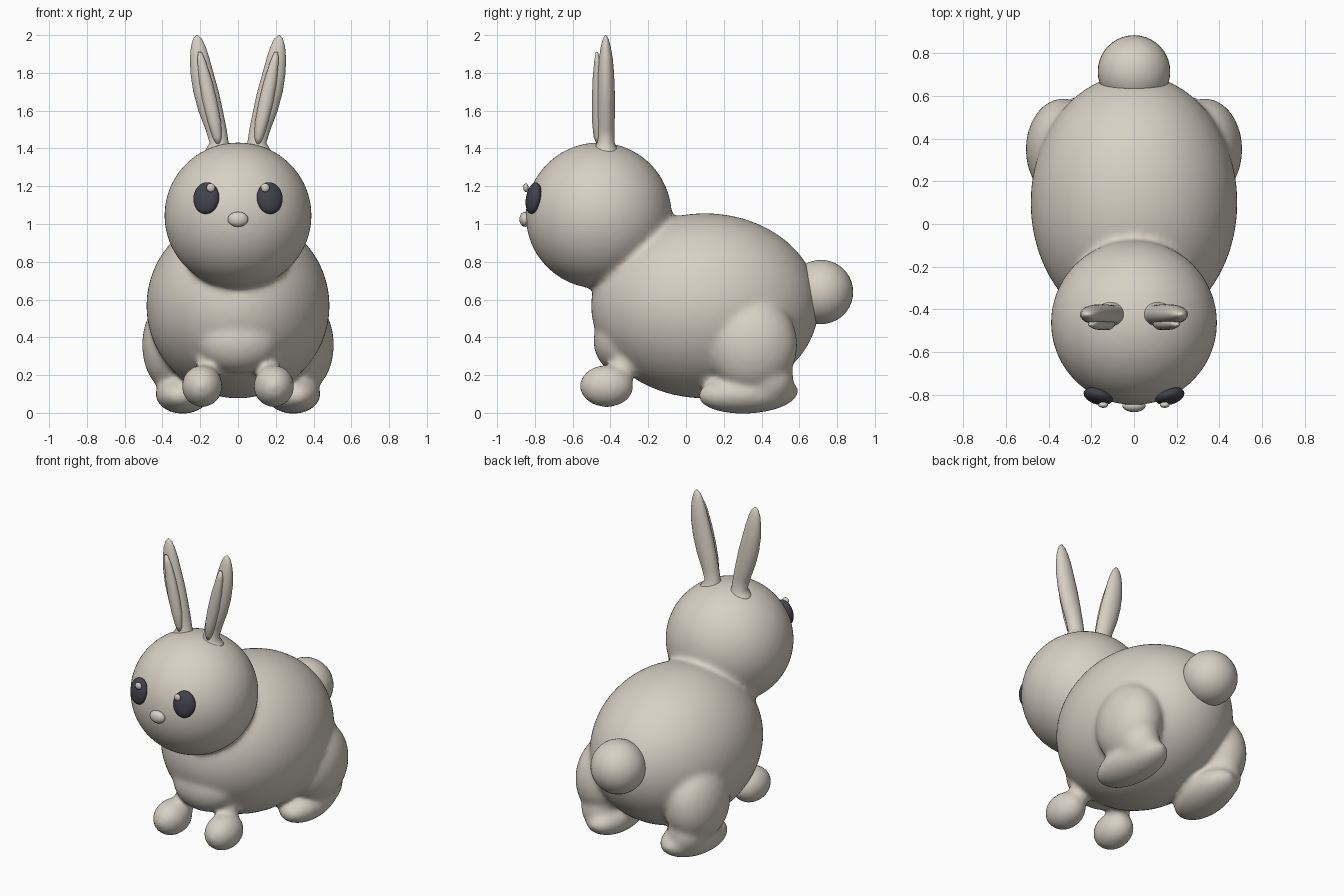
import bpy, bmesh, math
from mathutils import Matrix, Euler

if "Cube" in bpy.data.objects:
    bpy.data.objects.remove(bpy.data.objects["Cube"])


def material(name, rgb):
    m = bpy.data.materials.new(name)
    m.diffuse_color = (*rgb, 1)
    m.use_nodes = True
    m.node_tree.nodes["Principled BSDF"].inputs["Base Color"].default_value = m.diffuse_color
    return m


CREAM = material("cream_fur", (0.68, 0.63, 0.55))
DARK = material("dark_eye", (0.055, 0.055, 0.075))


def add_ellipsoid(bm, loc, radii, rot=(0, 0, 0), seg=40):
    mat = (Matrix.Translation(loc) @ Euler([math.radians(a) for a in rot]).to_matrix().to_4x4()
           @ Matrix.Diagonal((*radii, 1)))
    bmesh.ops.create_uvsphere(bm, u_segments=seg, v_segments=seg // 2, radius=1, matrix=mat)


def finish(bm, name, mat):
    bmesh.ops.recalc_face_normals(bm, faces=bm.faces)
    for f in bm.faces:
        f.smooth = True
    me = bpy.data.meshes.new(name)
    bm.to_mesh(me)
    bm.free()
    me.materials.append(mat)
    ob = bpy.data.objects.new(name, me)
    bpy.context.collection.objects.link(ob)
    return ob


def ellipsoid(name, loc, radii, mat, rot=(0, 0, 0), seg=40):
    bm = bmesh.new()
    add_ellipsoid(bm, loc, radii, rot, seg)
    return finish(bm, name, mat)


def loft(name, rings, mat, seg=28):
    """Skin elliptical rings given as (z, x_min, x_max, y, y_radius)."""
    bm = bmesh.new()
    loops = []
    for z, x0, x1, y, ry in rings:
        c, rx = (x0 + x1) / 2, (x1 - x0) / 2
        loops.append([bm.verts.new((c + rx * math.cos(t), y + ry * math.sin(t), z))
                      for t in (2 * math.pi * i / seg for i in range(seg))])
    for a, b in zip(loops, loops[1:]):
        for i in range(seg):
            j = (i + 1) % seg
            bm.faces.new((a[i], a[j], b[j], b[i]))
    bm.faces.new(loops[0])
    bm.faces.new(loops[-1])
    return finish(bm, name, mat)


def mirror(ob):
    ob.modifiers.new("mirror", "MIRROR").use_axis[0] = True


# Head, torso and legs fused into one soft skin
bm = bmesh.new()
add_ellipsoid(bm, (0, 0.1, 0.567), (0.485, 0.603, 0.49), seg=64)      # torso
add_ellipsoid(bm, (0, -0.462, 1.045), (0.39, 0.387, 0.387), seg=64)   # head
add_ellipsoid(bm, (0, -0.34, 0.38), (0.22, 0.15, 0.17))               # chest
for s in (-1, 1):
    add_ellipsoid(bm, (s * 0.33, 0.35, 0.36), (0.178, 0.24, 0.26))    # thigh
    add_ellipsoid(bm, (s * 0.32, 0.43, 0.18), (0.12, 0.14, 0.14))     # heel
    add_ellipsoid(bm, (s * 0.29, 0.33, 0.103), (0.145, 0.268, 0.107),
                  rot=(3, 0, s * 6))                                  # hind foot
    add_ellipsoid(bm, (s * 0.15, -0.325, 0.25), (0.07, 0.07, 0.085))  # front ankle
    add_ellipsoid(bm, (s * 0.19, -0.42, 0.142), (0.108, 0.143, 0.112))  # front paw
body = finish(bm, "body", CREAM)
rm = body.modifiers.new("fuse", "REMESH")
rm.mode = "VOXEL"
rm.voxel_size = 0.016
rm.use_smooth_shade = True
sm = body.modifiers.new("soften", "SMOOTH")
sm.factor = 0.5
sm.iterations = 12

# Ears, flared where they meet the head
mirror(loft("ears", [
    (1.36, 0.02, 0.20, -0.425, 0.085), (1.395, 0.035, 0.17, -0.425, 0.062),
    (1.43, 0.05, 0.15, -0.425, 0.047), (1.50, 0.06, 0.172, -0.425, 0.046),
    (1.60, 0.08, 0.210, -0.424, 0.048), (1.70, 0.102, 0.237, -0.424, 0.047),
    (1.80, 0.13, 0.252, -0.424, 0.043), (1.88, 0.152, 0.254, -0.424, 0.036),
    (1.94, 0.172, 0.249, -0.425, 0.026), (1.98, 0.191, 0.238, -0.425, 0.015),
    (2.00, 0.212, 0.222, -0.425, 0.003)], CREAM))

# Raised inner ear lining
mirror(loft("inner_ears", [
    (1.42, 0.095, 0.115, -0.462, 0.010), (1.46, 0.086, 0.135, -0.464, 0.025),
    (1.54, 0.090, 0.160, -0.466, 0.031), (1.65, 0.110, 0.188, -0.467, 0.031),
    (1.76, 0.138, 0.206, -0.468, 0.027), (1.86, 0.170, 0.215, -0.469, 0.017),
    (1.91, 0.192, 0.212, -0.472, 0.006)], CREAM))

# Tail
ellipsoid("tail", (0, 0.715, 0.64), (0.17, 0.17, 0.17), CREAM)

# Face
mirror(ellipsoid("eyes", (0.168, -0.807, 1.137), (0.07, 0.037, 0.085), DARK, rot=(-10, 0, 16)))
mirror(ellipsoid("eye_highlights", (0.144, -0.848, 1.192), (0.023, 0.014, 0.023), CREAM, seg=20))
ellipsoid("nose", (0, -0.852, 1.025), (0.054, 0.03, 0.04), CREAM, seg=28)
